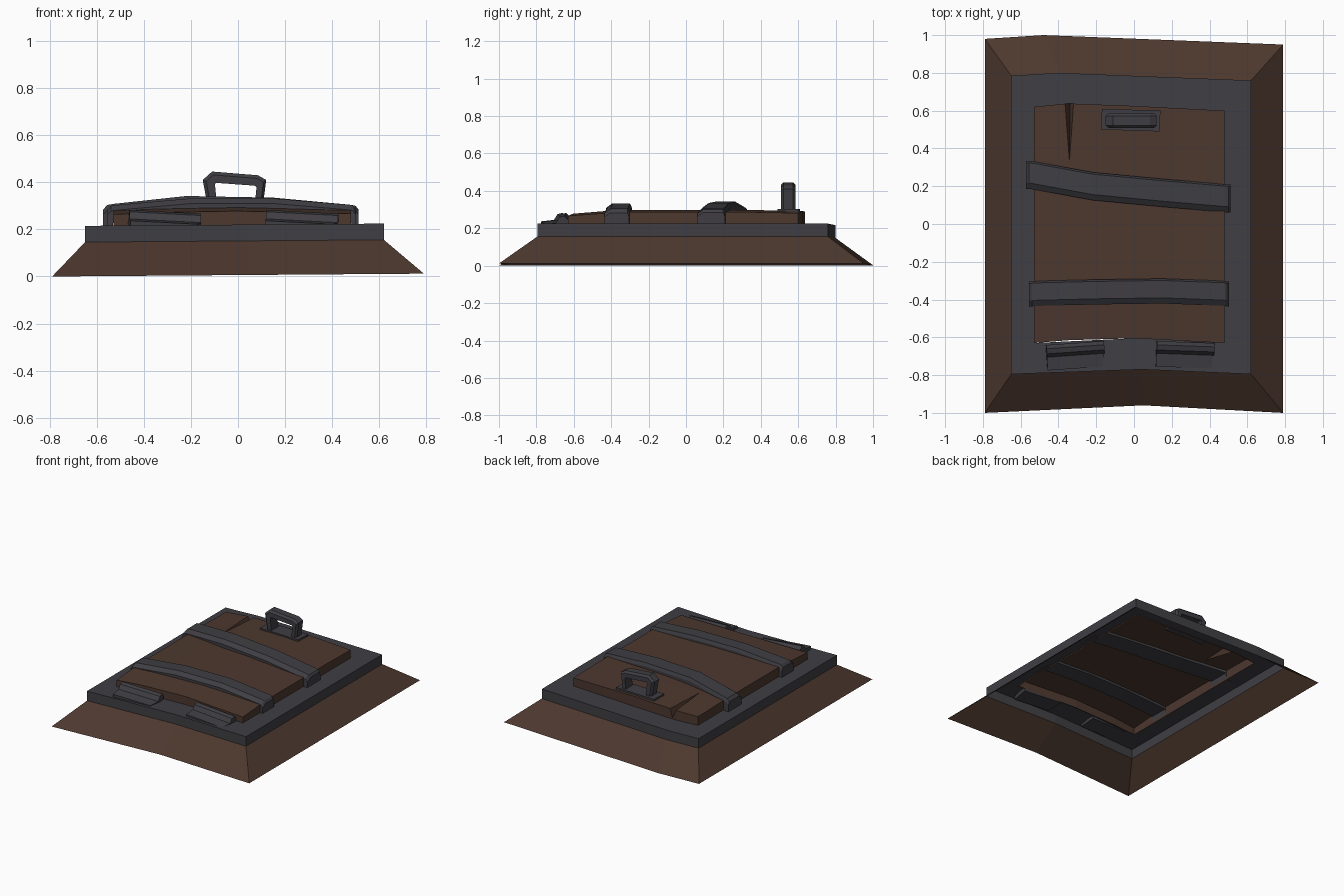
import bpy, bmesh, math
from mathutils import Vector, Matrix

if "Cube" in bpy.data.objects:
    bpy.data.objects.remove(bpy.data.objects["Cube"])


def material(name, rgb):
    m = bpy.data.materials.new(name)
    m.diffuse_color = (*rgb, 1)
    m.use_nodes = True
    m.node_tree.nodes["Principled BSDF"].inputs["Base Color"].default_value = m.diffuse_color
    return m


BROWN = material("dark brown wood", (0.074, 0.040, 0.028))
GREY = material("dark grey iron", (0.050, 0.048, 0.056))


def build(name, verts, faces, mat):
    bm = bmesh.new()
    vs = [bm.verts.new(v) for v in verts]
    for f in faces:
        bm.faces.new([vs[i] for i in f])
    bmesh.ops.remove_doubles(bm, verts=bm.verts, dist=1e-5)
    bmesh.ops.recalc_face_normals(bm, faces=bm.faces)
    me = bpy.data.meshes.new(name)
    bm.to_mesh(me)
    bm.free()
    me.materials.append(mat)
    ob = bpy.data.objects.new(name, me)
    bpy.context.collection.objects.link(ob)
    return ob


def loft(name, rings, mat, capped=False):
    """Skin a list of equal closed rings."""
    n = len(rings[0])
    verts = [p for r in rings for p in r]
    faces = [(k * n + i, k * n + (i + 1) % n, (k + 1) * n + (i + 1) % n, (k + 1) * n + i)
             for k in range(len(rings) - 1) for i in range(n)]
    if capped:
        faces += [tuple(range(n)), tuple(range(len(verts) - n, len(verts)))]
    return build(name, verts, faces, mat)


def tilted(outline, z):
    """Outline at height z, rising slightly to the right."""
    return [(x, y, z + 0.006 + 0.0076 * x) for x, y in outline]


# Skirt and frame: open shells from three crooked outlines
foot = [(-.79, .98), (-.48, 1.0), (.79, .95), (.79, -1.0), (.05, -.96), (-.79, -1.0)]
rim = [(-.65, .785), (-.40, .80), (.62, .76), (.62, -.795), (.04, -.77), (-.65, -.795)]
opening = [(-.53, .62), (-.33, .637), (.48, .60), (.48, -.63), (0, -.605), (-.53, -.63)]
loft("skirt", [tilted(foot, 0), tilted(rim, .145)], BROWN)
loft("frame", [tilted(rim, .145), tilted(rim, .214), tilted(opening, .214)], GREY)


# Lid: bowed sheet with side walls and a V-shaped split at the back
def lid_z(x, y):
    return 0.298 - 0.05 * x * x - (0.02 if y < -.5 else 0.005 if y > .5 else 0)


base = .214
xs = [-.53, -.365, -.32, 0, .48]
front = [-.63, -.615, -.615, -.605, -.63]
back = [.62, .637, .637, .625, .60]
verts, faces = [], []
for row in range(4):
    for c, x in enumerate(xs):
        if row < 3 and c in (1, 2):
            x = -.342
        y = [front[c], -.36, .33, back[c]][row]
        verts.append((x, y, lid_z(x, y)))
for row in range(3):
    for c in range(4):
        if c != 1:
            a = row * 5 + c
            faces.append((a, a + 1, a + 6, a + 5))


def low(i):
    verts.append((verts[i][0], verts[i][1], base))
    return len(verts) - 1


edges = [(0, 1), (2, 3), (3, 4), (4, 9), (9, 14), (14, 19), (19, 18), (18, 17),
         (16, 15), (15, 10), (10, 5), (5, 0)]
for a, b in edges:
    faces.append((a, b, low(b), low(a)))
verts.append((-.338, .637, .225))
split = len(verts) - 1
lo_l, lo_r = low(16), low(17)
faces += [(11, 16, split), (11, split, 17), (16, lo_l, split),
          (lo_l, lo_r, split), (lo_r, 17, split)]
build("lid", verts, faces, BROWN)


# Straps: bent bars whose ends wrap over the lid sides
def strap(name, stations, wide):
    rings = []
    for x, y, zb, zt in stations:
        rings.append([(x, y - wide, zb), (x, y - wide, zt - .022), (x, y - wide + .03, zt),
                      (x, y + wide - .01, zt), (x, y + wide, zt - .022), (x, y + wide, zb)])
    loft(name, rings, GREY, True)


strap("back_strap", [(-.573, .26, .215, .285), (-.555, .26, .215, .304), (-.532, .257, .215, .308),
                     (-.525, .256, .265, .309), (-.22, .20, .28, .342), (.15, .165, .28, .335),
                     (.475, .137, .27, .305), (.482, .136, .22, .304), (.50, .135, .22, .30),
                     (.512, .134, .22, .285)], .074)
strap("front_strap", [(-.555, -.37, .215, .283), (-.54, -.37, .215, .30), (-.532, -.369, .215, .302),
                      (-.525, -.368, .265, .303), (-.2, -.36, .28, .332), (.15, -.355, .28, .332),
                      (.475, -.367, .27, .305), (.482, -.368, .22, .304), (.49, -.37, .22, .30),
                      (.502, -.37, .22, .283)], .066)

# Hinges: leaf plate rising into a raised knuckle against the lid
profile = [(-.07, -.01), (-.07, .012), (.0, .02), (.018, .05), (.045, .058), (.065, .035), (.065, -.01)]
for name, cx, cy, turn, roll in [("left_hinge", -.31, -.695, 4, 3), ("right_hinge", .27, -.69, -2, 3)]:
    rings = [[(x, y, z) for y, z in profile] for x in (-.153, .153)]
    rings[1] = [(x - (.02 if y < -.05 else 0), y, z) for x, y, z in rings[1]]
    ob = loft(name, rings, GREY, True)
    ob.data.transform(Matrix.Translation((cx, cy, .217)) @ Matrix.Rotation(math.radians(turn), 4, 'Z')
                      @ Matrix.Rotation(math.radians(roll), 4, 'Y'))

# Handle base plate
plate = [(-.175, .50), (-.17, .61), (.14, .60), (.135, .49)]
loft("handle_plate", [[(x, y, z) for x, y in plate] for z in (.28, .304)], GREY, True)

# Handle: crooked arch, outer and inner path points joined by a chamfered section
outer = [(-.128, .295), (-.15, .41), (-.11, .446), (.12, .42), (.105, .385), (.10, .295)]
outer = [(-.128, .295), (-.15, .41), (-.11, .446), (.085, .43), (.12, .41), (.105, .295)]
inner = [(-.088, .295), (-.098, .39), (-.095, .398), (.07, .386), (.079, .38), (.070, .295)]
rings = []
for o, i in zip(outer, inner):
    mid = (o[0] * .7 + i[0] * .3, o[1] * .7 + i[1] * .3)
    rings.append([(i[0], .508, i[1]), (mid[0], .508, mid[1]), (o[0], .522, o[1]),
                  (o[0], .572, o[1]), (mid[0], .586, mid[1]), (i[0], .586, i[1])])
loft("handle", rings, GREY, True)
